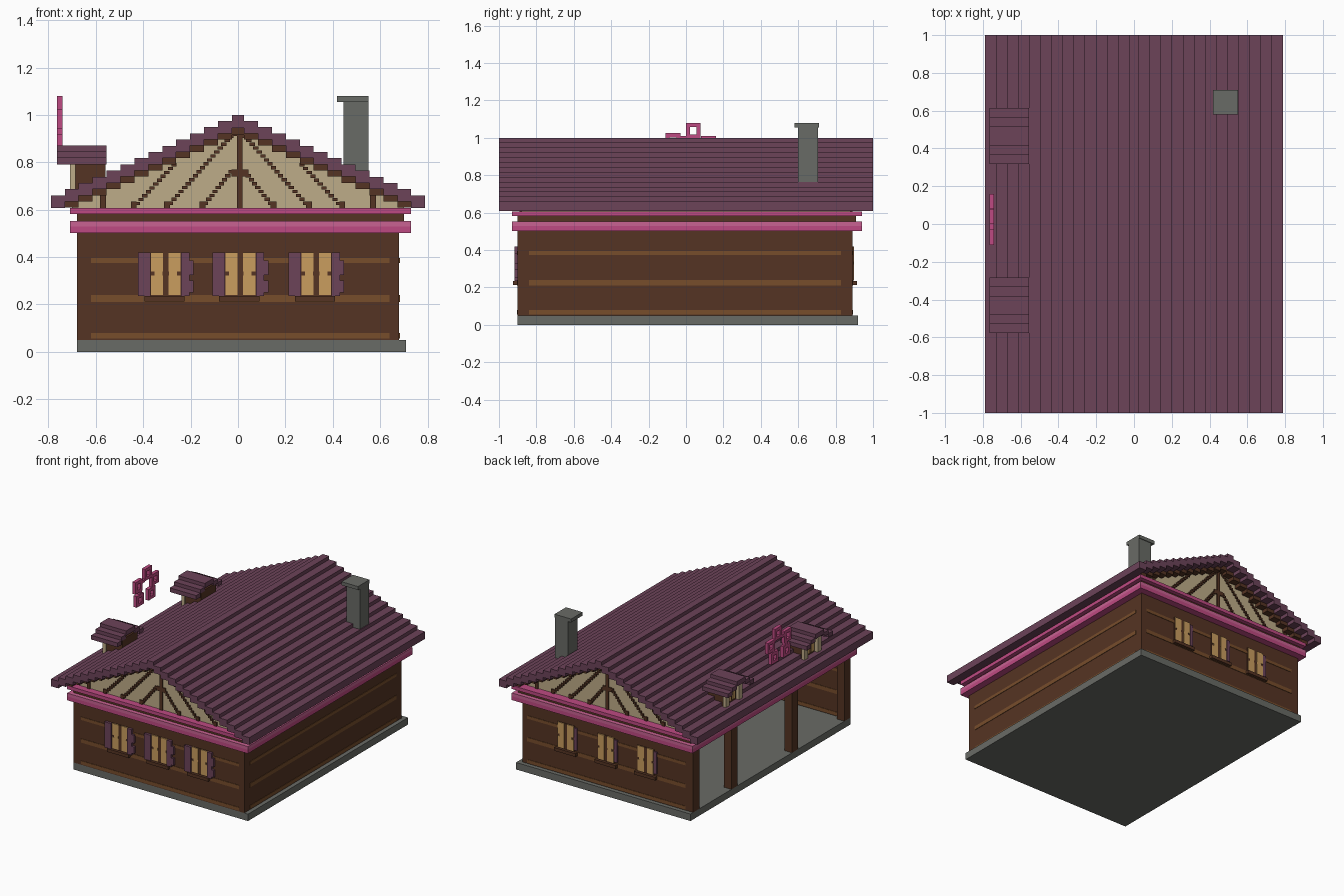
import bpy, bmesh, math
from mathutils import Vector

old = bpy.data.objects.get("Cube")
if old:
    bpy.data.objects.remove(old, do_unlink=True)


def material(name, rgb):
    lin = [((c / 255 + 0.055) / 1.055) ** 2.4 for c in rgb] + [1.0]
    m = bpy.data.materials.new(name)
    m.use_nodes = True
    m.diffuse_color = lin
    m.node_tree.nodes["Principled BSDF"].inputs["Base Color"].default_value = lin
    return m


GREY = material("stone grey", (105, 107, 102))
PURPLE = material("plum roof", (108, 67, 89))
PINK = material("deep pink", (190, 74, 130))
ROSE = material("light pink", (200, 98, 146))
TAN = material("plaster tan", (190, 172, 136))
BROWN = material("dark timber", (85, 52, 35))
LIGHT = material("light timber", (119, 77, 43))
GLASS = material("lit window", (202, 158, 95))


def boxes(name, specs, mat):
    """One object made of boxes given as (x0, x1, y0, y1, z0, z1)."""
    bm = bmesh.new()
    for x0, x1, y0, y1, z0, z1 in specs:
        r = bmesh.ops.create_cube(bm, size=1)
        for v in r["verts"]:
            v.co = Vector(((x0 + x1) / 2 + v.co.x * (x1 - x0),
                           (y0 + y1) / 2 + v.co.y * (y1 - y0),
                           (z0 + z1) / 2 + v.co.z * (z1 - z0)))
    me = bpy.data.meshes.new(name)
    bm.to_mesh(me)
    bm.free()
    me.materials.append(mat)
    ob = bpy.data.objects.new(name, me)
    bpy.context.collection.objects.link(ob)
    return ob


def prism(name, profile, y0, y1, mat):
    """Extrude an x-z profile along y."""
    bm = bmesh.new()
    f = bm.faces.new([bm.verts.new((x, y0, z)) for x, z in profile])
    r = bmesh.ops.extrude_face_region(bm, geom=[f])
    vs = [g for g in r["geom"] if isinstance(g, bmesh.types.BMVert)]
    bmesh.ops.translate(bm, verts=vs, vec=(0, y1 - y0, 0))
    bmesh.ops.recalc_face_normals(bm, faces=bm.faces)
    me = bpy.data.meshes.new(name)
    bm.to_mesh(me)
    bm.free()
    me.materials.append(mat)
    bpy.context.collection.objects.link(bpy.data.objects.new(name, me))


# Stone floor slab
boxes("floor_slab", [(-0.68, 0.71, -0.90, 0.92, 0, 0.05)], GREY)

# Timber walls on three sides, with posts along the open side
boxes("walls", [(-0.68, 0.68, -0.90, -0.865, 0.05, 0.51),
                (-0.68, 0.68, 0.855, 0.89, 0.05, 0.51),
                (0.645, 0.68, -0.865, 0.855, 0.05, 0.51)], BROWN)
boxes("posts", [(-0.68, -0.62, y - 0.035, y + 0.035, 0.05, 0.51)
                for y in (-0.865, -0.27, 0.42, 0.855)], BROWN)
boxes("ceiling", [(-0.68, 0.68, -0.89, 0.88, 0.49, 0.51)], BROWN)
boxes("lintel_strip", [(-0.665, -0.645, -0.86, 0.85, 0.475, 0.492)], LIGHT)

# Lighter log strips on the walls, outside and inside
strips = []
for z, h in ((0.385, 0.011), (0.225, 0.014), (0.068, 0.012)):
    for y in (-0.90, -0.865, 0.855, 0.89):
        strips.append((-0.62, 0.64, y - 0.003, y + 0.003, z - h, z + h))
    for x in (0.645, 0.68):
        strips.append((x - 0.003, x + 0.003, -0.84, 0.83, z - h, z + h))
boxes("log_strips", strips, LIGHT)

# Pink cornice bands around the wall head
boxes("cornice_lower", [(-0.71, 0.73, -0.93, 0.94, 0.502, 0.53)], PINK)
boxes("cornice_middle", [(-0.71, 0.73, -0.93, 0.94, 0.53, 0.553)], ROSE)
boxes("cornice_core", [(-0.68, 0.70, -0.90, 0.91, 0.553, 0.582)], BROWN)
boxes("cornice_upper", [(-0.71, 0.73, -0.93, 0.94, 0.582, 0.607)], PINK)

# Windows on the front and back walls
panes, frames, shutters, sills = [], [], [], []
for cx in (-0.305, 0.01, 0.33):
    for wall, out in ((-0.90, -1), (0.89, 1)):
        def slab(x0, x1, z0, z1, d):
            ys = sorted((wall, wall + out * d))
            return (cx + x0, cx + x1, ys[0], ys[1], z0, z1)
        frames.append(slab(-0.068, 0.068, 0.235, 0.42, 0.005))
        for s in (-1, 1):
            a, b = sorted((s * 0.012, s * 0.063))
            panes.append(slab(a, b, 0.24, 0.322, 0.009))
            panes.append(slab(a, b, 0.338, 0.42, 0.009))
            a, b = sorted((s * 0.013, s * 0.048))
            panes.append(slab(a, b, 0.322, 0.338, 0.009))
        sills.append(slab(-0.09, 0.08, 0.213, 0.236, 0.025))
        if out < 0:
            shutters.append(slab(-0.117, -0.065, 0.235, 0.42, 0.018))
            shutters.append(slab(0.065, 0.10, 0.235, 0.42, 0.018))
            shutters.append(slab(0.10, 0.118, 0.25, 0.30, 0.018))
            shutters.append(slab(0.10, 0.118, 0.325, 0.385, 0.018))
        else:
            shutters.append(slab(-0.09, -0.066, 0.25, 0.41, 0.009))
    # Panes showing on the inside
    for y in (-0.865, 0.855):
        for s in (-1, 1):
            panes.append((cx + s * 0.038 - 0.025, cx + s * 0.038 + 0.025,
                          y - 0.005, y + 0.005, 0.24, 0.42))
boxes("window_frames", frames, BROWN)
boxes("window_panes", panes, GLASS)
boxes("window_sills", sills, BROWN)
boxes("shutters", shutters, PURPLE)

# Plaster gable filling the roof
prism("gable", [(-0.70, 0.60), (0.70, 0.60), (0.70, 0.645), (0, 0.945), (-0.70, 0.645)],
      -0.88, 0.88, TAN)

# Gable timbers: king post with knots, dashed braces, short studs
timber = []
braces = [((0.03, 0.91), (0.30, 0.61)), ((0.03, 0.76), (0.15, 0.61)), ((0.27, 0.79), (0.44, 0.61))]
for side in (-1, 1):
    y0, y1 = sorted((side * 0.88, side * 0.889))
    timber.append((-0.004, 0.02, y0, y1, 0.607, 0.95))
    for z in (0.925, 0.755):
        timber.append((-0.028, 0.044, y0, y1, z - 0.015, z + 0.015))
    for s in (-1, 1):
        for (xa, za), (xb, zb) in braces:
            n = round(math.hypot(xb - xa, zb - za) / 0.022)
            for k in range(n + 1):
                x = s * (xa + (xb - xa) * k / n)
                z = za + (zb - za) * k / n
                timber.append((x - 0.011, x + 0.011, y0, y1, max(z - 0.007, 0.607), z + 0.007))
            timber.append((s * xb - 0.012, s * xb + 0.012, y0, y1, 0.607, 0.635))
        timber.append((s * 0.57 - 0.012, s * 0.57 + 0.012, y0, y1, 0.607, 0.66))
boxes("gable_timbers", timber, BROWN)

# Stepped roof with a timber lining under each step
N, STEP, RISE = 13, 0.0588, 0.0262
roof, lining = [(-0.0256, 0.0256, -1, 1, 0.945, 1.0)], [(-0.0256, 0.0256, -0.93, 0.93, 0.915, 0.945)]
for i in range(N):
    top = 0.66 + RISE * i
    for s in (-1, 1):
        x0, x1 = sorted((s * (0.79 - STEP * i), s * (0.79 - STEP * (i + 1))))
        roof.append((x0, x1, -1, 1, top - 0.052, top))
        if i:
            lining.append((x0, x1, -0.93, 0.93, top - 0.078, top - 0.052))
boxes("roof_steps", roof, PURPLE)
boxes("roof_lining", lining, BROWN)

# Two small dormers on the open side's slope
for name, cy in (("dormer_back", 0.465), ("dormer_front", -0.43)):
    cover = [(-0.765, -0.555, cy - 0.05, cy + 0.05, 0.835, 0.87)]
    for s in (-1, 1):
        for a, b, z in ((0.05, 0.10, 0.845), (0.10, 0.148, 0.82)):
            y0, y1 = sorted((cy + s * a, cy + s * b))
            cover.append((-0.765, -0.555, y0, y1, z - 0.03, z))
    boxes(name + "_roof", cover, PURPLE)
    boxes(name + "_body", [(-0.685, -0.56, cy - 0.085, cy + 0.085, 0.66, 0.82)], BROWN)
    boxes(name + "_posts", [(-0.71, -0.685, cy + s * 0.075 - 0.02, cy + s * 0.075 + 0.02, 0.67, 0.815)
                            for s in (-1, 1)]
          + [(-0.71, -0.685, cy - 0.095, cy + 0.095, 0.79, 0.835)], TAN)
    boxes(name + "_panes", [(-0.693, -0.685, cy + s * 0.025 - 0.016, cy + s * 0.025 + 0.016, 0.70, 0.785)
                            for s in (-1, 1)], GLASS)

# Chimney with cap
boxes("chimney", [(0.445, 0.55, 0.60, 0.705, 0.70, 1.06)], GREY)
boxes("chimney_cap", [(0.418, 0.55, 0.58, 0.71, 1.055, 1.08)], GREY)

# Pink flower-shaped outline floating above the eave
petals = []
T = 0.022
for y0, y1, z0, z1 in ((0.0, 0.078, 0.995, 1.08), (-0.11, -0.03, 0.94, 1.025),
                       (0.08, 0.16, 0.93, 1.01), (-0.095, -0.015, 0.84, 0.92),
                       (0.04, 0.12, 0.84, 0.92)):
    petals += [(-0.765, -0.74, y0, y1, z1 - T, z1), (-0.765, -0.74, y0, y1, z0, z0 + T),
               (-0.765, -0.74, y0, y0 + T, z0 + T, z1 - T),
               (-0.765, -0.74, y1 - T, y1, z0 + T, z1 - T)]
petals += [(-0.765, -0.74, -0.03, 0.0, 0.99, 1.01), (-0.765, -0.74, -0.06, -0.035, 0.92, 0.94),
           (-0.765, -0.74, 0.08, 0.105, 0.92, 0.93)]
boxes("flower_ornament", petals, PINK)
